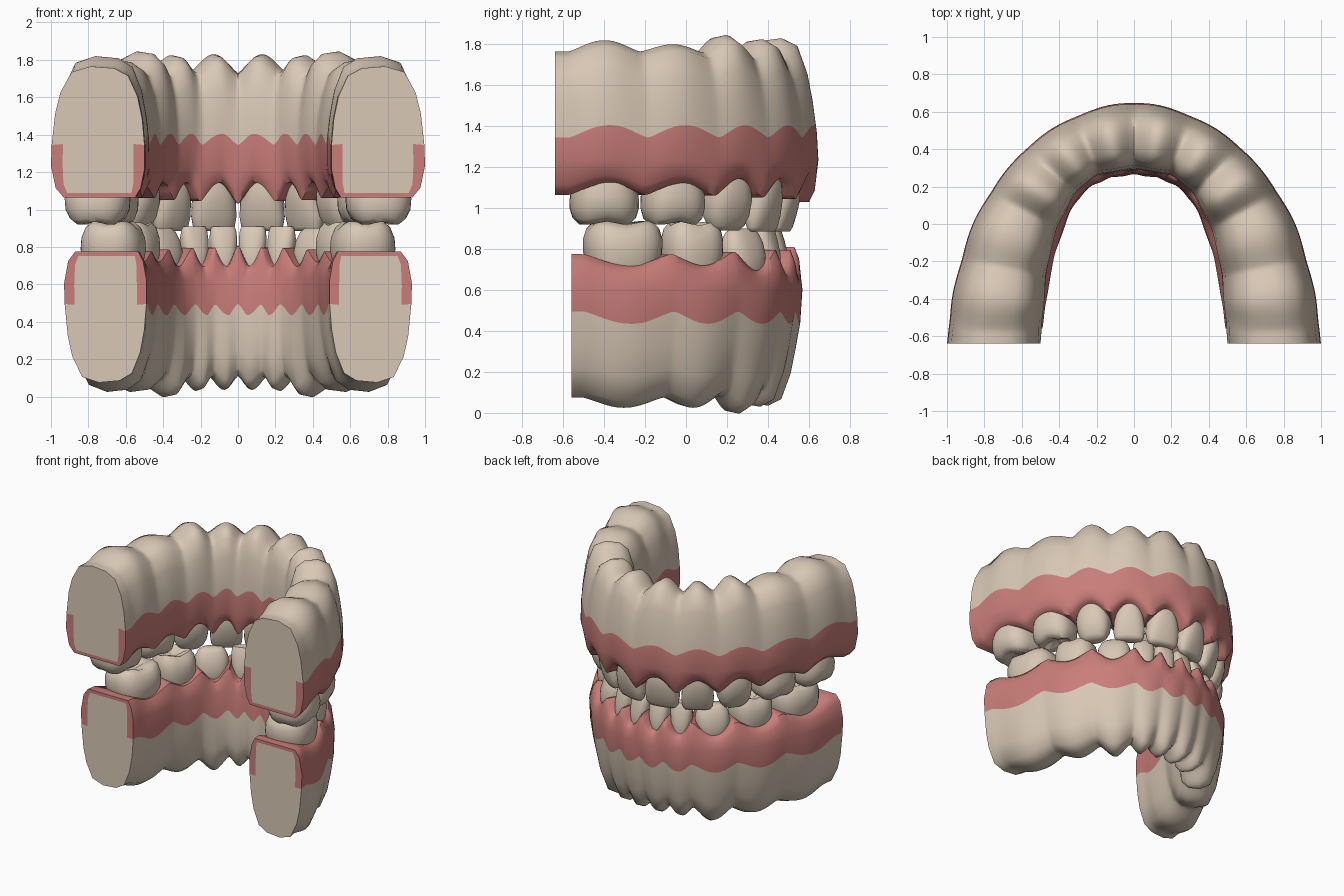
import bpy, bmesh, math
from mathutils import Vector

cube = bpy.data.objects.get("Cube")
if cube:
    bpy.data.objects.remove(cube)


def material(name, colour):
    mat = bpy.data.materials.new(name)
    mat.use_nodes = True
    mat.diffuse_color = (*colour, 1)
    bsdf = mat.node_tree.nodes["Principled BSDF"]
    bsdf.inputs["Base Color"].default_value = (*colour, 1)
    bsdf.inputs["Roughness"].default_value = 0.7
    return mat


IVORY = material("ivory", (0.69, 0.577, 0.465))
GUM = material("gum_pink", (0.58, 0.205, 0.19))


def finish(bm, name, mats, angle):
    bmesh.ops.recalc_face_normals(bm, faces=bm.faces)
    mesh = bpy.data.meshes.new(name)
    bm.to_mesh(mesh)
    bm.free()
    for mat in mats:
        mesh.materials.append(mat)
    obj = bpy.data.objects.new(name, mesh)
    bpy.context.collection.objects.link(obj)
    bpy.ops.object.select_all(action='DESELECT')
    obj.select_set(True)
    bpy.context.view_layer.objects.active = obj
    bpy.ops.object.shade_smooth_by_angle(angle=math.radians(angle))


class Arch:
    """Smooth mirrored centre line; each point is x, y, half width."""

    def __init__(self, half):
        half = [Vector(p) for p in half]
        self.p = [Vector((-p.x, p.y, p.z)) for p in half[:0:-1]] + half
        self.s = [0.0]
        for a, b in zip(self.p, self.p[1:]):
            self.s.append(self.s[-1] + (b.xy - a.xy).length)
        self.length = self.s[-1] / 2
        self.s = [s - self.length for s in self.s]

    def slope(self, k):
        a, b = max(k - 1, 0), min(k + 1, len(self.p) - 1)
        return (self.p[b] - self.p[a]) / (self.s[b] - self.s[a])

    def point(self, s):
        k = 0
        while k < len(self.p) - 2 and s > self.s[k + 1]:
            k += 1
        d = self.s[k + 1] - self.s[k]
        t = (s - self.s[k]) / d
        return ((2*t**3 - 3*t*t + 1) * self.p[k] + (t**3 - 2*t*t + t) * d * self.slope(k)
                + (3*t*t - 2*t**3) * self.p[k + 1] + (t**3 - t*t) * d * self.slope(k + 1))

    def normal(self, s):
        e = 0.01
        d = self.point(min(s + e, self.length)) - self.point(max(s - e, -self.length))
        n = Vector((-d.y, d.x)).normalized()
        # square the ends to the front
        w = max(0, abs(s) / self.length - 0.8) / 0.2
        return n.lerp(Vector((math.copysign(1, s), 0)), w).normalized()


# Jaw cross-section: side position, distance from gum margin
PROFILE = [(0, 0), (0.73, 0), (0.9, 0.05), (1, 0.17), (0.985, 0.28), (0.91, 0.45),
           (0.8, 0.56), (0.56, 0.67), (0.15, 0.7), (-0.35, 0.69), (-0.65, 0.65),
           (-0.85, 0.54), (-0.95, 0.42), (-1, 0.28), (-1, 0.15), (-0.92, 0.05), (-0.8, 0)]
BORDERS = (4, 13)


def jaw(name, arch, edges, humps, base, up, lean):
    def bump(s):
        s = abs(s)
        for a, b, hump in zip(edges, edges[1:], humps):
            if a <= s < b:
                return math.sin(math.pi * (s - a) / (b - a)) ** 1.3, hump
        return 0, 0

    bm = bmesh.new()
    rings, count = [], 180
    for i in range(count + 1):
        s = arch.length * (2 * i / count - 1)
        c, n = arch.point(s), arch.normal(s)
        b, hump = bump(s)
        front = max(0, 1 - abs(s) / 0.9)
        margin = (0.055 + 0.025 * (abs(s) < edges[3])) * b - 0.035 * front * (1 - b)
        ring = []
        for k, (u, h) in enumerate(PROFILE):
            if h == 0:
                rise = margin
            elif h < 0.1:
                rise = margin * 0.8
            elif k in BORDERS:
                rise = 0.06 * b
            else:
                rise = max(0, (h - 0.3) / 0.4) * (hump * b - 0.035 * front * (1 - b))
            # root ridges grow stronger away from the gum, and the front roots lean inward
            fade = min(1, max(0, edges[-1] - abs(s)) / 0.1)
            ridge = 0 if h == 0 else 0.025 + 0.14 * max(0, h - 0.2)
            tilt = lean * max(0, h - 0.17) * min(1, 2 * front)
            off = n * (u * c.z * (1 + ridge * (b - 0.8) * fade) - tilt)
            ring.append(bm.verts.new((c.x + off.x, c.y + off.y, base + up * (h + rise))))
        rings.append(ring)

    def bridge(a, b):
        for k in range(len(a)):
            m = (k + 1) % len(a)
            face = bm.faces.new((a[k], a[m], b[m], b[k]))
            face.material_index = int(k < BORDERS[0] or k >= BORDERS[1])

    for a, b in zip(rings, rings[1:]):
        bridge(a, b)
    # cut ends: gum rim around a bone face, thin at the margin and wide at the sides
    for ring in (rings[0], rings[-1]):
        mid = sum((v.co for v in ring), Vector()) / len(ring)
        mid.z = base + up * 0.35
        inner = []
        for v, (u, h) in zip(ring, PROFILE):
            side = 0.9 if h == 0 else 0.82 if h < 0.1 else 0.76
            inner.append(bm.verts.new((mid.x + (v.co.x - mid.x) * side, v.co.y,
                                       mid.z + (v.co.z - mid.z) * 0.93)))
        bridge(ring, inner)
        bm.faces.new(inner)
    finish(bm, name, [IVORY, GUM], 55)


# Crown rings: height, width, depth
MOLAR = [(0, 0.78, 0.8), (0.25, 0.9, 0.92), (0.5, 0.99, 1), (0.72, 1, 0.97),
         (0.9, 0.92, 0.84), (1, 0.77, 0.64), (0.95, 0.48, 0.36), (0.88, 0.2, 0.13)]
INCISOR = [(0, 0.65, 0.85), (0.25, 0.8, 1), (0.5, 0.96, 0.95), (0.75, 1, 0.72),
           (0.93, 0.93, 0.5), (1, 0.8, 0.36)]
CANINE = [(0, 0.75, 0.85), (0.25, 0.9, 1), (0.5, 1, 1), (0.75, 0.93, 0.8),
          (0.92, 0.76, 0.55), (1, 0.55, 0.34)]


def crown(name, arch, s, width, depth, shift, neck, tip, rings):
    c, n = arch.point(s), arch.normal(s)
    n = Vector((n.x, n.y, 0))
    t = Vector((n.y, -n.x, 0))
    centre = Vector((c.x, c.y, 0)) + n * shift
    bm = bmesh.new()
    loops, sides = [], 28
    for h, w, d in rings:
        loop = []
        for i in range(sides):
            a = 2 * math.pi * i / sides
            ca, sa = math.cos(a), math.sin(a)
            x = math.copysign(abs(ca) ** 0.8, ca) * w * width / 2
            y = math.copysign(abs(sa) ** 0.8, sa) * d * depth / 2
            # four cusps around the chewing face
            cusp = 0.06 * (abs(math.sin(2 * a)) - 0.6) if rings is MOLAR and h > 0.85 else 0
            loop.append(bm.verts.new(centre + t * x + n * y
                                     + Vector((0, 0, neck + (tip - neck) * (h + cusp)))))
        loops.append(loop)
    for a, b in zip(loops, loops[1:]):
        for i in range(sides):
            j = (i + 1) % sides
            bm.faces.new((a[i], a[j], b[j], b[i]))
    bm.faces.new(loops[0])
    bm.faces.new(loops[-1])
    finish(bm, name, [IVORY], 60)


NAMES = ["central_incisor", "lateral_incisor", "canine", "first_molar", "second_molar"]
SHAPES = [INCISOR, INCISOR, CANINE, MOLAR, MOLAR]


def dentition(prefix, arch, edges, humps, base, up, lean, depths, shifts, neck, tips):
    jaw(prefix + "_jaw", arch, edges, humps, base, up, lean)
    for i, part in enumerate(NAMES):
        s, width = (edges[i] + edges[i + 1]) / 2, edges[i + 1] - edges[i]
        for side, sign in (("left", 1), ("right", -1)):
            crown(f"{prefix}_{side}_{part}", arch, sign * s, width * 0.96, depths[i],
                  shifts[i], neck, tips[i], SHAPES[i])


upper = Arch([(0, 0.47, 0.18), (0.13, 0.455, 0.175), (0.32, 0.385, 0.168), (0.49, 0.23, 0.185),
              (0.645, -0.05, 0.218), (0.722, -0.38, 0.243), (0.75, -0.64, 0.25)])
dentition("upper", upper, [0, 0.255, 0.49, 0.75, 1.07, 1.42], [0.065, 0.06, 0.08, 0.035, 0.055],
          1.065, 1, 0.03, [0.18, 0.18, 0.22, 0.29, 0.35], [0.01, 0.01, 0.02, 0.03, 0.025],
          1.19, [0.885, 0.885, 0.89, 0.925, 0.925])

lower = Arch([(0, 0.42, 0.15), (0.08, 0.415, 0.15), (0.235, 0.375, 0.15), (0.41, 0.26, 0.16),
              (0.56, 0.03, 0.19), (0.66, -0.28, 0.21), (0.71, -0.56, 0.22)])
dentition("lower", lower, [0, 0.155, 0.315, 0.57, 0.88, 1.28], [0.04, 0.045, 0.078, 0.05, 0.05],
          0.775, -1, 0.07, [0.15, 0.15, 0.19, 0.27, 0.34], [0.01, 0.01, 0.01, 0, 0],
          0.64, [0.91, 0.91, 0.9, 0.925, 0.93])
